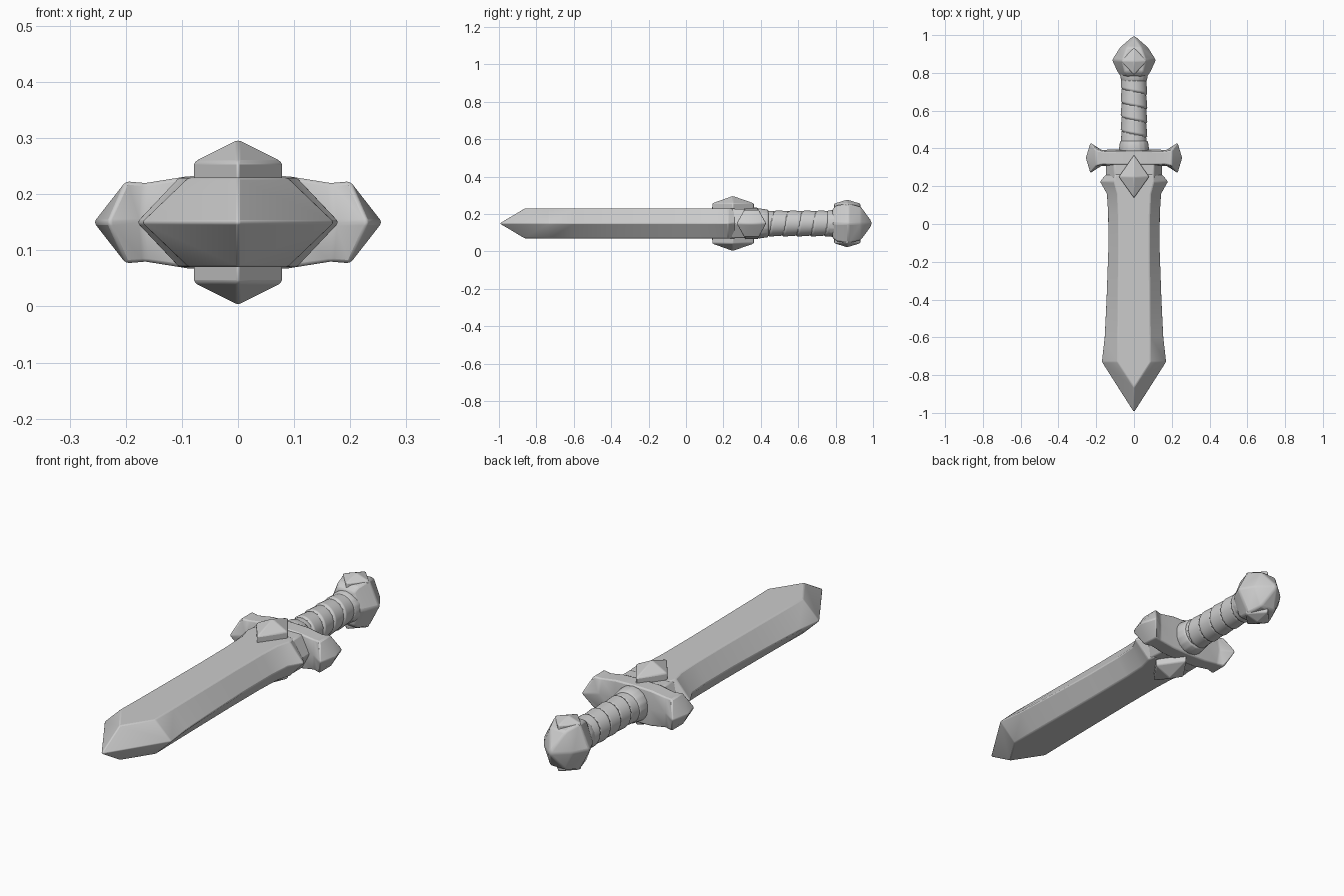
import bpy, bmesh, math

if "Cube" in bpy.data.objects:
    bpy.data.objects.remove(bpy.data.objects["Cube"])

ZC = 0.15  # height of the sword's mid plane

steel = bpy.data.materials.new("plain_grey")
steel.diffuse_color = (0.6, 0.6, 0.6, 1)
steel.use_nodes = True
steel.node_tree.nodes["Principled BSDF"].inputs["Base Color"].default_value = steel.diffuse_color


def finish(name, bm, bevel=0.006, angle=30):
    """Turn a bmesh into a softly bevelled object lifted to the mid plane."""
    bmesh.ops.remove_doubles(bm, verts=bm.verts, dist=1e-5)
    bmesh.ops.recalc_face_normals(bm, faces=bm.faces)
    me = bpy.data.meshes.new(name)
    bm.to_mesh(me)
    bm.free()
    me.materials.append(steel)
    ob = bpy.data.objects.new(name, me)
    ob.location.z = ZC
    bpy.context.collection.objects.link(ob)
    if bevel:
        mod = ob.modifiers.new("soft_edges", 'BEVEL')
        mod.width, mod.segments = bevel, 2
        mod.limit_method, mod.angle_limit = 'ANGLE', math.radians(18)
    bpy.ops.object.select_all(action='DESELECT')
    ob.select_set(True)
    bpy.context.view_layer.objects.active = ob
    bpy.ops.object.shade_smooth_by_angle(angle=math.radians(angle))
    return ob


def loft(bm, rings, cap_start=True, cap_end=True):
    """Bridge rings of points; return the vertex rings."""
    vr = [[bm.verts.new(p) for p in r] for r in rings]
    n = len(vr[0])
    for a, b in zip(vr, vr[1:]):
        for i in range(n):
            j = (i + 1) % n
            bm.faces.new((a[i], a[j], b[j], b[i]))
    if cap_start:
        bm.faces.new(vr[0])
    if cap_end:
        bm.faces.new(vr[-1])
    return vr


def hexa(y, w, f, h):
    """Hexagon across the blade: half width w, flat half width f, half height h."""
    return [(w, y, 0), (f, y, h), (-f, y, h), (-w, y, 0), (-f, y, -h), (f, y, -h)]


# Blade: waisted hexagonal section, flared shoulders, pointed tip
bm = bmesh.new()
stations = [(-0.73, 0.172, 0.088), (-0.6, 0.157, 0.086), (-0.4, 0.147, 0.084),
            (-0.15, 0.138, 0.082), (0.05, 0.138, 0.083), (0.16, 0.145, 0.088),
            (0.225, 0.182, 0.105), (0.262, 0.15, 0.1)]
rings = loft(bm, [hexa(y, w, f, 0.08) for y, w, f in stations], cap_start=False)
r = rings[0]
tip = bm.verts.new((0, -1, 0))
up, dn = bm.verts.new((0, -0.865, 0.08)), bm.verts.new((0, -0.865, -0.08))
bm.faces.new((r[1], r[2], up))
bm.faces.new((r[4], r[5], dn))
for edge, flat, ridge in ((0, 1, up), (3, 2, up), (3, 4, dn), (0, 5, dn)):
    bm.faces.new((r[edge], r[flat], ridge, tip))
finish("blade", bm, 0.005)

# Collar between blade and guard
bm = bmesh.new()
loft(bm, [hexa(y, 0.15, 0.105, 0.078) for y in (0.24, 0.33)])
finish("blade_collar", bm)

# Crossguard bar with flared, pointed ends
bm = bmesh.new()


def guard_ring(x, ym, yf, h, xm=None):
    xm = x if xm is None else xm
    return [(xm, 0.35 + ym, 0), (x, 0.35 + yf, h), (x, 0.35 - yf, h),
            (xm, 0.35 - ym, 0), (x, 0.35 - yf, -h), (x, 0.35 + yf, -h)]


half = [(0.0, 0.045, 0.036, 0.084, 0.0), (0.09, 0.045, 0.036, 0.082, 0.09),
        (0.165, 0.042, 0.034, 0.07, 0.172), (0.2, 0.082, 0.04, 0.073, 0.232)]
sections = [guard_ring(-x, a, b, h, -m) for x, a, b, h, m in half[:0:-1]]
sections += [guard_ring(x, a, b, h, m) for x, a, b, h, m in half]
rings = loft(bm, sections, False, False)
for ring, s in ((rings[0], -1), (rings[-1], 1)):
    apex = bm.verts.new((s * 0.257, 0.35, 0))
    for i in range(6):
        bm.faces.new((ring[i], ring[(i + 1) % 6], apex))
finish("crossguard", bm)


# Diamond studs on both broad sides
def stud(name, y, w, front, back, base, rim, top, side):
    bm = bmesh.new()
    plan = [(w, y), (0, back), (-w, y), (0, front)]
    rings = loft(bm, [[(px, py, side * z) for px, py in plan] for z in (base, rim)],
                 cap_end=False)
    apex = bm.verts.new((0, y, side * top))
    for i in range(4):
        bm.faces.new((rings[1][i], rings[1][(i + 1) % 4], apex))
    finish(name, bm, 0.005)


for side, label in ((1, "upper"), (-1, "lower")):
    stud(label + "_guard_stud", 0.25, 0.08, 0.138, 0.365, 0.06, 0.108, 0.148, side)
    stud(label + "_pommel_stud", 0.862, 0.068, 0.79, 0.934, 0.07, 0.106, 0.128, side)

# Grip: spiral wrapping made by a sawtooth radius along a helix
bm = bmesh.new()
N, PITCH = 32, 0.075
rings = []
for k in range(101):
    y = 0.38 + 0.42 * k / 100
    ring = []
    for i in range(N):
        t = 2 * math.pi * i / N
        phase = ((y - 0.38) / PITCH - t / (2 * math.pi)) % 1.0
        rad = 0.061 + 0.010 * min(1, phase / 0.12) * (1 - 0.55 * phase)
        ring.append((rad * math.cos(t), y, rad * math.sin(t)))
    rings.append(ring)
loft(bm, rings)
finish("grip_wrap", bm, 0, 35)


# Rings at both ends of the grip
def grip_ring(name, y0, y1, r0, r1):
    bm = bmesh.new()
    loft(bm, [[(r * math.cos(i * math.pi / 8), y, r * math.sin(i * math.pi / 8))
               for i in range(16)] for y, r in ((y0, r0), (y1, r1))])
    finish(name, bm, 0.006, 40)


grip_ring("lower_grip_ring", 0.385, 0.44, 0.082, 0.074)
grip_ring("upper_grip_ring", 0.755, 0.80, 0.068, 0.076)

# Faceted pommel
bm = bmesh.new()
rings = loft(bm, [hexa(0.782, 0.072, 0.042, 0.075), hexa(0.805, 0.088, 0.05, 0.096),
                  hexa(0.868, 0.118, 0.062, 0.106), hexa(0.935, 0.075, 0.04, 0.088)],
             cap_end=False)
apex = bm.verts.new((0, 1.0, 0))
for i in range(6):
    bm.faces.new((rings[-1][i], rings[-1][(i + 1) % 6], apex))
finish("pommel", bm, 0.008)
